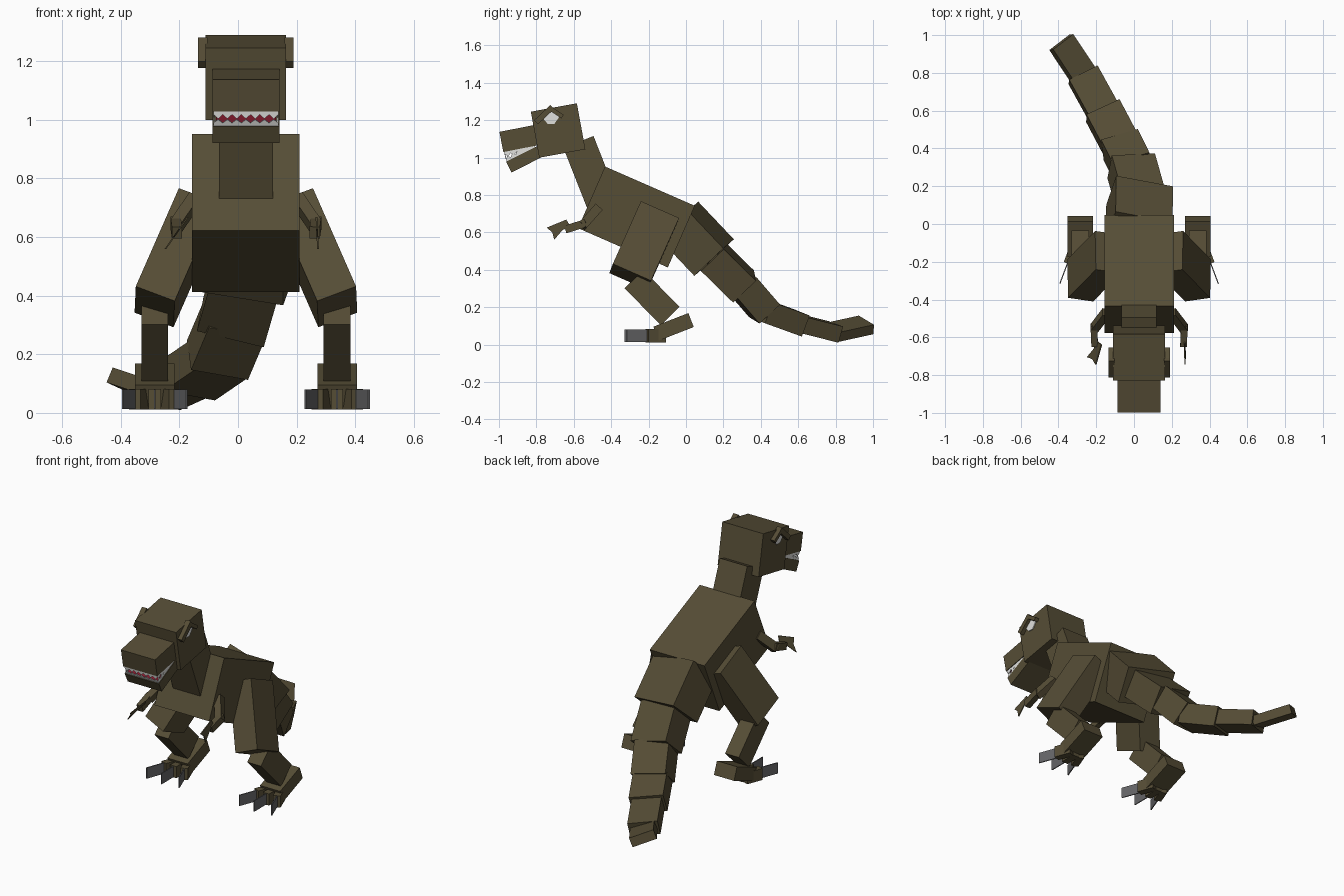
import bpy, bmesh, math
from mathutils import Vector, Matrix

if "Cube" in bpy.data.objects:
    bpy.data.objects.remove(bpy.data.objects["Cube"])

CX = 0.027  # symmetry plane of the body


def mat(name, r, g, b):
    m = bpy.data.materials.new(name)
    m.diffuse_color = (r, g, b, 1)
    m.use_nodes = True
    m.node_tree.nodes["Principled BSDF"].inputs["Base Color"].default_value = m.diffuse_color
    return m


HIDE = mat("brown hide", 0.092, 0.074, 0.036)
CLAW = mat("grey claw", 0.13, 0.13, 0.135)
WHITE = mat("white", 0.75, 0.75, 0.73)
RED = mat("dark red", 0.22, 0.01, 0.025)


def finish(bm, name, m, M=None):
    bmesh.ops.recalc_face_normals(bm, faces=bm.faces)
    me = bpy.data.meshes.new(name)
    bm.to_mesh(me)
    bm.free()
    me.materials.append(m)
    ob = bpy.data.objects.new(name, me)
    if M:
        ob.matrix_world = M
    bpy.context.collection.objects.link(ob)
    return ob


def frame(a, b, right=(1, 0, 0)):
    """Frame at a: y runs to b, x follows right, z is up."""
    a, b, r = Vector(a), Vector(b), Vector(right)
    y = (b - a).normalized()
    x = (r - y * r.dot(y)).normalized()
    z = x.cross(y)
    M = Matrix((x, y, z)).transposed().to_4x4()
    M.translation = a
    return M, (b - a).length


def box(name, a, b, w, h, right=(1, 0, 0), m=HIDE):
    M, L = frame(a, b, right)
    bm = bmesh.new()
    bmesh.ops.create_cube(bm, size=1, matrix=Matrix.Translation((0, L / 2, 0))
                          @ Matrix.Diagonal((w, L, h, 1)))
    finish(bm, name, m, M)
    return M


def prism(bm, pts, off):
    """Closed plate from an outline, thickened by off."""
    vs = [bm.verts.new(p) for p in pts]
    f = bm.faces.new(vs)
    res = bmesh.ops.extrude_face_region(bm, geom=[f], use_keep_orig=True)
    new = [v for v in res["geom"] if isinstance(v, bmesh.types.BMVert)]
    bmesh.ops.translate(bm, verts=new, vec=off)


def teeth(name, M, w, length, z, h):
    """Saw-toothed strips along the front and both sides of a jaw."""
    bm = bmesh.new()
    c = w / 2 - 0.004
    for p, q, n in (((-c, 0.004), (c, 0.004), 7), ((-c, 0.004), (-c, length), 5),
                    ((c, 0.004), (c, length), 5)):
        p, q = Vector((*p, z)), Vector((*q, z))
        off = Vector((0, 0.004, 0)) if p.y == q.y else Vector((0.004 if p.x < 0 else -0.004, 0, 0))
        pts = [p]
        for i in range(n):
            pts.append(p.lerp(q, i / n) + Vector((0, 0, h * 0.45)))
            pts.append(p.lerp(q, (i + 0.5) / n) + Vector((0, 0, h)))
        pts += [q + Vector((0, 0, h * 0.45)), q]
        prism(bm, pts, off)
    finish(bm, name, WHITE, M)


# Trunk, neck and head
box("body", (CX, -0.505, 0.787), (CX, -0.025, 0.577), 0.367, 0.36)
box("neck", (CX, -0.575, 1.083), (CX, -0.42, 0.69), 0.184, 0.173)
box("head", (CX, -0.807, 1.122), (CX, -0.561, 1.167), 0.275, 0.25)
snout = box("snout", (CX, -0.987, 1.083), (CX, -0.78, 1.124), 0.229, 0.11)
jaw = box("lower_jaw", (CX, -0.947, 0.949), (CX, -0.76, 1.043), 0.229, 0.064)
teeth("upper_teeth", snout, 0.229, 0.17, -0.055, -0.027)
teeth("lower_teeth", jaw, 0.229, 0.15, 0.032, 0.024)

# Mouth lining plates on the two jaws
for name, M, z in (("palate", snout, -0.057), ("tongue_plate", jaw, 0.034)):
    bm = bmesh.new()
    bmesh.ops.create_cube(bm, size=1, matrix=Matrix.Translation((0, 0.09, z))
                          @ Matrix.Diagonal((0.205, 0.16, 0.004, 1)))
    finish(bm, name, RED, M)

# Tail: end point, width, height, sideways direction
tail = [((0.03, 0.15, 0.465), 0.31, 0.22, (1, -0.15, -0.2)),
        ((-0.015, 0.308, 0.31), 0.235, 0.17, (1, 0.1, -0.3)),
        ((-0.07, 0.42, 0.18), 0.205, 0.15, (1, 0.4, -0.3)),
        ((-0.165, 0.60, 0.115), 0.195, 0.12, (1, 0.5, -0.2)),
        ((-0.27, 0.79, 0.067), 0.17, 0.09, (1, 0.55, -0.2)),
        ((-0.385, 0.963, 0.105), 0.142, 0.055, (1, 0.6, -0.45))]
prev = Vector((CX, -0.04, 0.666))
for i, (end, w, h, r) in enumerate(tail):
    end = Vector(end)
    start = prev - (end - prev).normalized() * (0.02 if i else 0)
    box(f"tail_{i + 1}", start, end, w, h, r)
    prev = end

# Parts on both sides
for s, side in ((1, "right"), (-1, "left")):
    def P(x, y, z):
        return (CX + s * x, y, z)

    # Legs
    box(side + "_thigh", P(0.1645, -0.1485, 0.697), P(0.3115, -0.2985, 0.362),
        0.143, 0.223, (0.93, s * 0.134, s * 0.348))
    fx = 0.311
    box(side + "_shin", P(fx, -0.278, 0.35), P(fx, -0.085, 0.152), 0.092, 0.14)
    box(side + "_foot", P(fx, -0.16, 0.058), P(fx, 0.027, 0.131), 0.135, 0.08)
    for k in (-1, 0, 1):
        d = Vector((s * math.sin(k * 0.36), -math.cos(k * 0.36), 0))
        a = Vector(P(fx + k * 0.033, -0.115, 0.047))
        r = (-d.y, d.x, 0)
        box(f"{side}_toe_{k + 2}", a, a + d * 0.1, 0.042, 0.07, r)
        box(f"{side}_toe_claw_{k + 2}", a + d * 0.1, a + d * 0.215, 0.006, 0.066, r, CLAW)

    # Arms
    box(side + "_upper_arm", P(0.175, -0.47, 0.73), P(0.24, -0.555, 0.635), 0.04, 0.05)
    box(side + "_forearm", P(0.24, -0.535, 0.65), P(0.235, -0.645, 0.615), 0.035, 0.042)
    lean = 0.05 if s > 0 else 0.7
    bm = bmesh.new()
    outline = [(-0.745, 0.625), (-0.64, 0.668), (-0.618, 0.632), (-0.66, 0.612),
               (-0.705, 0.56), (-0.715, 0.6)]
    x0 = 0.24 if s > 0 else 0.235
    prism(bm, [P(x0 - (z - 0.62) * lean, y, z) for y, z in outline], Vector((0.006, 0, 0)))
    finish(bm, side + "_hand", HIDE)

    # Eye plate under a bent brow
    bm = bmesh.new()
    prism(bm, [P(0.137, y, z) for y, z in
               ((-0.765, 1.21), (-0.715, 1.262), (-0.672, 1.225), (-0.705, 1.178),
                (-0.74, 1.18))], Vector((s * 0.006, 0, 0)))
    finish(bm, side + "_eye", WHITE)
    box(side + "_front_brow", P(0.147, -0.802, 1.188), P(0.147, -0.715, 1.27), 0.032, 0.03)
    box(side + "_rear_brow", P(0.147, -0.735, 1.268), P(0.147, -0.66, 1.218), 0.032, 0.022)
